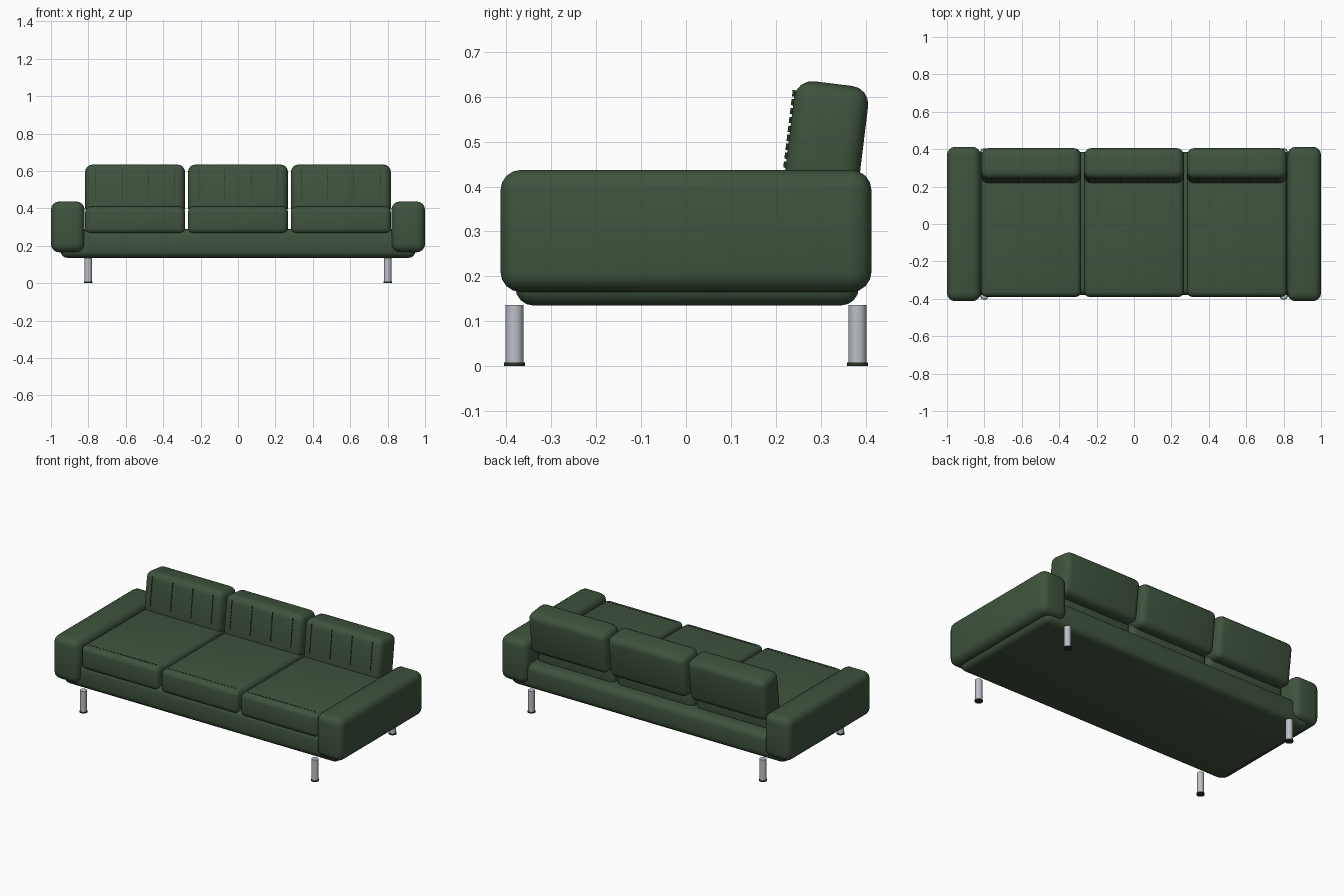
import bpy, bmesh, math
from mathutils import Matrix, Vector

cube = bpy.data.objects.get("Cube")
if cube:
    bpy.data.objects.remove(cube, do_unlink=True)


def material(name, rgb, metallic=0.0):
    m = bpy.data.materials.new(name)
    m.use_nodes = True
    color = (*rgb, 1)
    m.diffuse_color = color
    bsdf = m.node_tree.nodes["Principled BSDF"]
    bsdf.inputs["Base Color"].default_value = color
    bsdf.inputs["Metallic"].default_value = metallic
    bsdf.inputs["Roughness"].default_value = 0.6
    return m


green = material("green fabric", (0.05, 0.088, 0.048))
dark = material("dark green thread", (0.02, 0.035, 0.02))
steel = material("grey steel", (0.5, 0.53, 0.57))


def finish(bm, name, mat, smooth=True):
    mesh = bpy.data.meshes.new(name)
    bm.to_mesh(mesh)
    bm.free()
    mesh.materials.append(mat)
    ob = bpy.data.objects.new(name, mesh)
    bpy.context.collection.objects.link(ob)
    if smooth:
        bpy.ops.object.select_all(action="DESELECT")
        ob.select_set(True)
        bpy.context.view_layer.objects.active = ob
        bpy.ops.object.shade_smooth_by_angle(angle=math.radians(40))
    return ob


def add_box(bm, center, size, frame=Matrix()):
    bmesh.ops.create_cube(
        bm, size=1,
        matrix=frame @ Matrix.Translation(center) @ Matrix.Diagonal((*size, 1)))


def padded_box(name, low, high, radius, frame=Matrix()):
    """Upholstered block with rounded edges, spanning low to high."""
    low, high = Vector(low), Vector(high)
    bm = bmesh.new()
    add_box(bm, (low + high) / 2, high - low, frame)
    bmesh.ops.bevel(bm, geom=bm.edges[:], offset=radius, segments=4,
                    profile=0.5, affect="EDGES")
    return finish(bm, name, green)


def cylinder(name, x, y, bottom, top, radius, mat):
    bm = bmesh.new()
    bmesh.ops.create_cone(
        bm, cap_ends=True, segments=24, radius1=radius, radius2=radius,
        depth=top - bottom,
        matrix=Matrix.Translation((x, y, (bottom + top) / 2)))
    return finish(bm, name, mat)


# Base platform
padded_box("base", (-0.95, -0.38, 0.135), (0.95, 0.385, 0.29), 0.04)

# Armrests and legs
for side, s in (("left", 1), ("right", -1)):
    padded_box(side + "_armrest", (s * 0.91 - 0.09, -0.413, 0.165),
               (s * 0.91 + 0.09, 0.413, 0.437), 0.045)
    for end, y in (("front", -0.382), ("back", 0.382)):
        cylinder(f"{end}_{side}_leg", s * 0.8, y, 0.008, 0.136, 0.02, steel)
        cylinder(f"{end}_{side}_foot", s * 0.8, y, 0, 0.008, 0.023, dark)

# Cushions with stitching
HALF = 0.267
for place, x in (("right", -0.55), ("middle", 0), ("left", 0.55)):
    padded_box(place + "_seat_cushion", (x - HALF, -0.39, 0.265),
               (x + HALF, 0.31, 0.41), 0.03)

    lean = Matrix.Translation((x, 0.312, 0.498)) @ Matrix.Rotation(math.radians(-7), 4, "X")
    padded_box(place + "_back_cushion", (-HALF, -0.083, -0.132),
               (HALF, 0.083, 0.132), 0.04, lean)

    # Vertical stitch rows on the back cushion
    bm = bmesh.new()
    for row in range(4):
        for i in range(9):
            add_box(bm, (-0.21 + row * 0.14, -0.084, -0.06 + i * 0.02),
                    (0.003, 0.008, 0.014), lean)
    finish(bm, place + "_back_stitching", dark, False)

    # Stitch row along the front of the seat
    bm = bmesh.new()
    for i in range(20):
        add_box(bm, (x - 0.228 + i * 0.024, -0.352, 0.41), (0.014, 0.003, 0.004))
    finish(bm, place + "_seat_stitching", dark, False)
